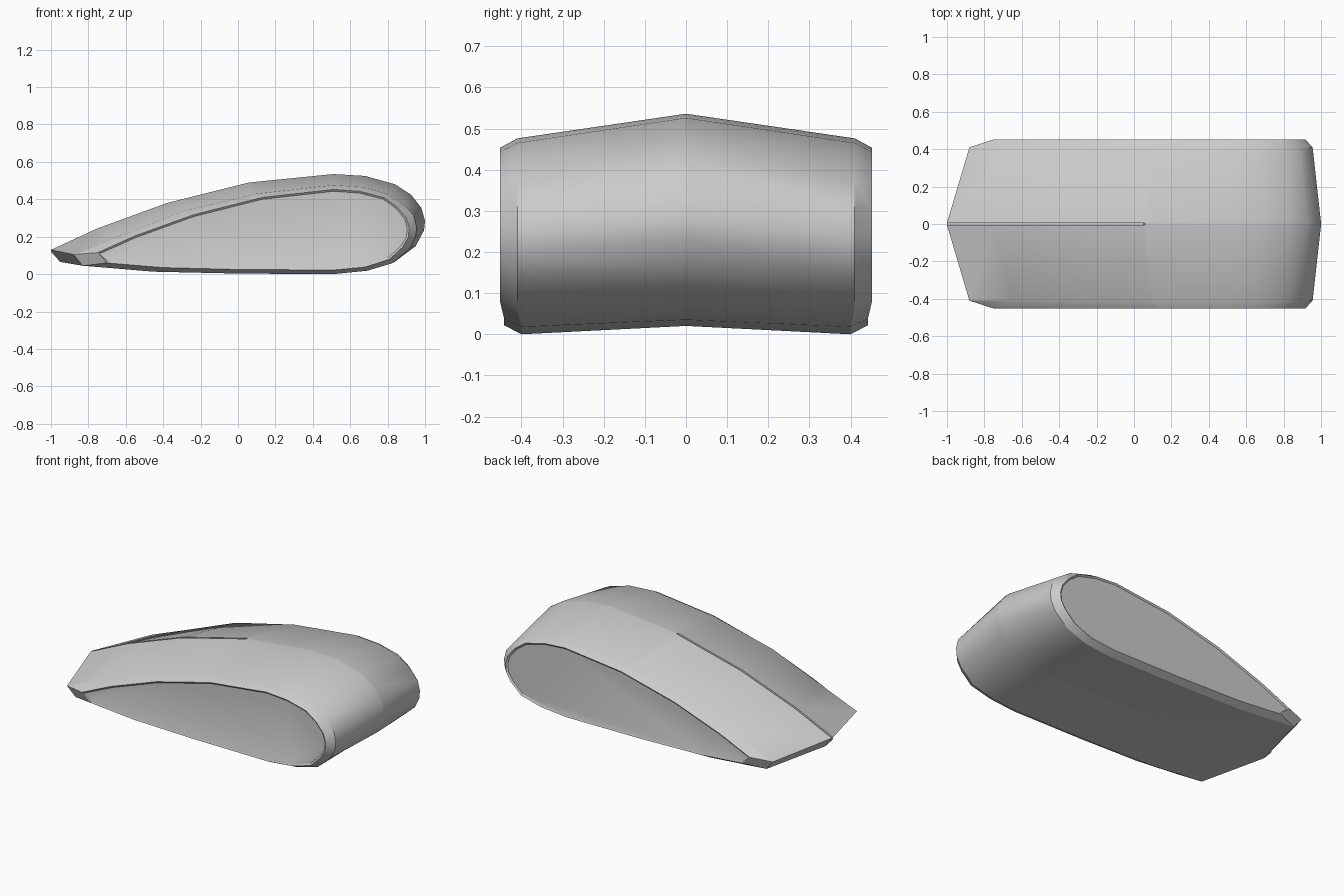
import bpy, bmesh, math

if "Cube" in bpy.data.objects:
    bpy.data.objects.remove(bpy.data.objects["Cube"])

# Closed x,z profiles: tip, over the top, round the rear, back along the bottom
CENTRE = [(-1, .13), (-.75, .245), (-.38, .38), (.05, .488), (.06, .49), (.51, .535),
          (.68, .525), (.84, .48), (.925, .425), (.98, .355), (1, .285), (.995, .235),
          (.95, .15), (.84, .072), (.69, .035), (.51, .02), (0, .022), (-.47, .03), (-.95, .065)]
SHOULDER = [(-.88, .105), (-.64, .2), (-.30, .335), (.09, .428), (.10, .43), (.51, .476),
            (.67, .465), (.81, .425), (.885, .375), (.94, .31), (.955, .25), (.95, .2),
            (.92, .14), (.83, .06), (.69, .018), (.51, 0), (0, .003), (-.45, .013), (-.83, .045)]
SIDE = [(-.75, .115), (-.55, .205), (-.24, .317), (.12, .408), (.13, .41), (.51, .453),
        (.65, .443), (.78, .41), (.85, .36), (.9, .3), (.915, .245), (.91, .195),
        (.88, .145), (.81, .08), (.68, .038), (.51, .022), (0, .025), (-.4, .035), (-.70, .06)]
N = len(SIDE)
BOTTOM = 14  # first index of the underside


def ring(profile, y, y_bottom=None):
    yb = y if y_bottom is None else y_bottom
    return [(x, y if i < BOTTOM else yb, z) for i, (x, z) in enumerate(profile)]


def inset(profile, d):
    # offset a clockwise profile inward
    out = []
    for i, (x, z) in enumerate(profile):
        (x0, z0), (x1, z1) = profile[i - 1], profile[(i + 1) % N]
        l = math.hypot(x1 - x0, z1 - z0)
        out.append((x + d * (z1 - z0) / l, z - d * (x1 - x0) / l))
    return out


def make_mesh(name, rings, cap=True):
    bm = bmesh.new()
    loops = [[bm.verts.new(p) for p in r] for r in rings]
    for a, b in zip(loops, loops[1:]):
        for i in range(N):
            j = (i + 1) % N
            bm.faces.new((a[i], a[j], b[j], b[i]))
    if cap:
        bm.faces.new(loops[0])
        bm.faces.new(loops[-1])
    bmesh.ops.recalc_face_normals(bm, faces=bm.faces[:])
    me = bpy.data.meshes.new(name)
    bm.to_mesh(me)
    bm.free()
    ob = bpy.data.objects.new(name, me)
    bpy.context.collection.objects.link(ob)
    bpy.ops.object.select_all(action='DESELECT')
    ob.select_set(True)
    bpy.context.view_layer.objects.active = ob
    bpy.ops.object.shade_smooth_by_angle(angle=math.radians(28))
    return ob


# Body shell with recessed side panels; the button seam sinks the front centre line
seam = [(x, z - (.012 if i < 4 else 0)) for i, (x, z) in enumerate(CENTRE)]
panel = inset(SIDE, .010)
half = [ring(seam, .005), ring(CENTRE, .006), ring(SHOULDER, .41, .40),
        ring(SIDE, .452, .442), ring(panel, .444, .438)]
mirrored = [[(x, -y, z) for x, y, z in r] for r in reversed(half)]
make_mesh("mouse_body", mirrored + half)
